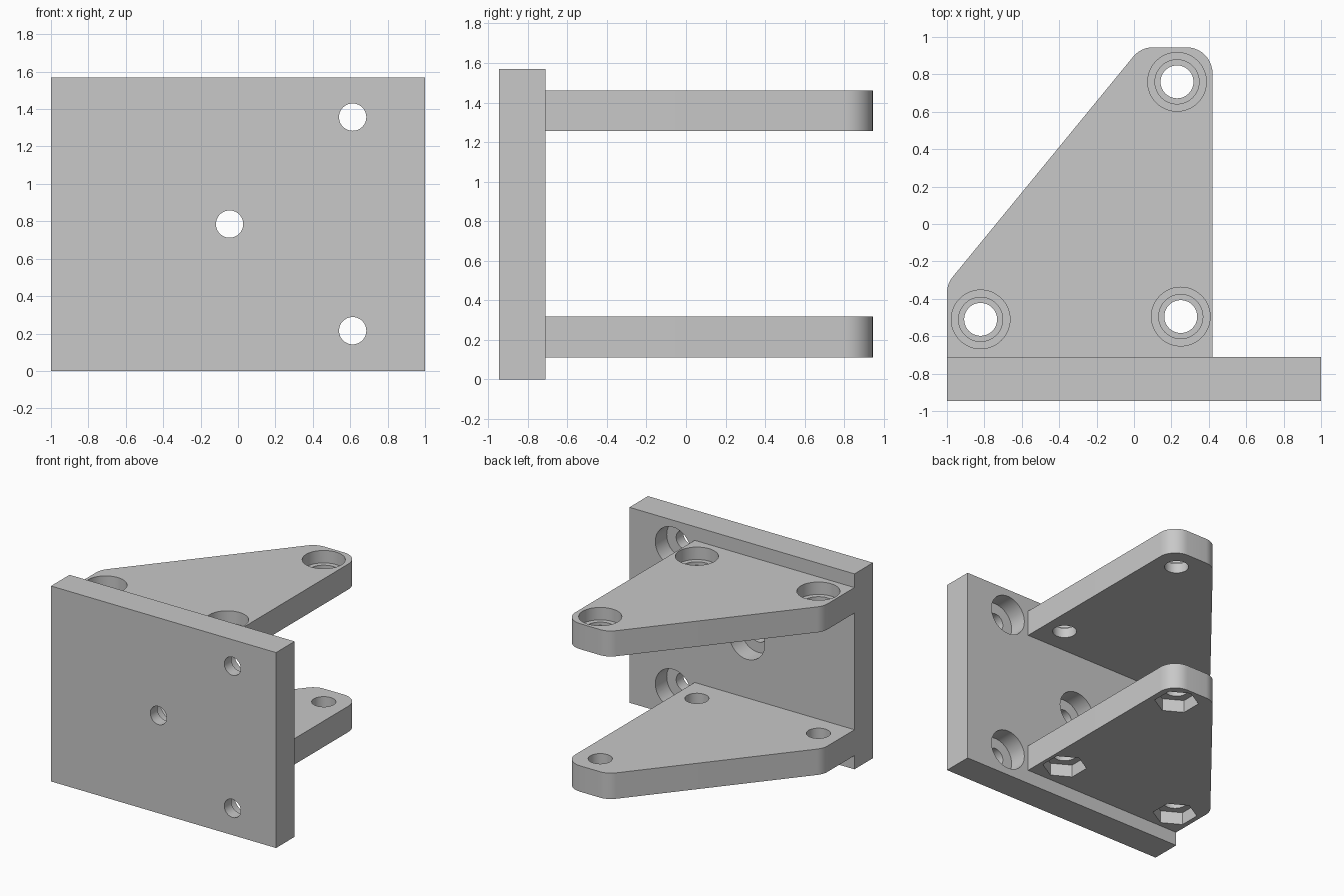
import bpy, bmesh, math
from mathutils import Matrix, Vector

cube = bpy.data.objects.get("Cube")
if cube:
    bpy.data.objects.remove(cube, do_unlink=True)

# Single grey material
grey = bpy.data.materials.new("light_grey")
grey.use_nodes = True
colour = (0.58, 0.58, 0.58, 1)
grey.diffuse_color = colour
bsdf = next(n for n in grey.node_tree.nodes if n.type == "BSDF_PRINCIPLED")
bsdf.inputs["Base Color"].default_value = colour


def add_object(name, bm):
    bmesh.ops.recalc_face_normals(bm, faces=bm.faces)
    mesh = bpy.data.meshes.new(name)
    bm.to_mesh(mesh)
    bm.free()
    mesh.materials.append(grey)
    obj = bpy.data.objects.new(name, mesh)
    bpy.context.collection.objects.link(obj)
    return obj


def fillet(prev, corner, nxt, radius, steps=10):
    """Arc points that round one corner of a flat outline."""
    p = Vector(corner)
    a = (Vector(prev) - p).normalized()
    b = (Vector(nxt) - p).normalized()
    half = a.angle(b) / 2
    centre = p + (a + b).normalized() * radius / math.sin(half)
    start = (p + a * radius / math.tan(half) - centre).normalized()
    end = (p + b * radius / math.tan(half) - centre).normalized()
    return [centre + radius * start.slerp(end, i / steps).normalized()
            for i in range(steps + 1)]


def prism(name, outline, z0, z1):
    bm = bmesh.new()
    face = bm.faces.new([bm.verts.new((p[0], p[1], z0)) for p in outline])
    new = bmesh.ops.extrude_face_region(bm, geom=[face])["geom"]
    verts = [g for g in new if isinstance(g, bmesh.types.BMVert)]
    bmesh.ops.translate(bm, verts=verts, vec=(0, 0, z1 - z0))
    # The extrusion leaves the starting face in place, closing the solid
    return add_object(name, bm)


def bore(part, centre, radius, axis, low, high, sides=48):
    """Cut a straight round or hexagonal hole between two levels on an axis."""
    bm = bmesh.new()
    bmesh.ops.create_cone(bm, cap_ends=True, segments=sides, radius1=radius,
                          radius2=radius, depth=high - low)
    middle = (low + high) / 2
    if axis == "Y":
        place = (Matrix.Translation((centre[0], middle, centre[1]))
                 @ Matrix.Rotation(math.pi / 2, 4, "X"))
    else:
        place = Matrix.Translation((centre[0], centre[1], middle))
    bm.transform(place)
    cutter = add_object("bore_cutter", bm)
    cutter.hide_render = True
    mod = part.modifiers.new("bore", "BOOLEAN")
    mod.operation = "DIFFERENCE"
    mod.solver = "EXACT"
    mod.object = cutter
    return cutter


def finish(part, cutters):
    """Apply the cuts, drop the cutters and smooth the round walls."""
    bpy.ops.object.select_all(action="DESELECT")
    part.select_set(True)
    bpy.context.view_layer.objects.active = part
    for mod in list(part.modifiers):
        bpy.ops.object.modifier_apply(modifier=mod.name)
    for cutter in cutters:
        bpy.data.objects.remove(cutter, do_unlink=True)
    bpy.ops.object.shade_smooth_by_angle(angle=math.radians(30))


FRONT, BACK, END = -0.945, -0.71, 0.945

# Mounting plate with holes counterbored from behind
plate = prism("mounting_plate", [(-1, FRONT), (1, FRONT), (1, BACK), (-1, BACK)], 0, 1.57)
cuts = []
for spot in [(-0.045, 0.785), (0.613, 1.357), (0.613, 0.215)]:
    cuts.append(bore(plate, spot, 0.073, "Y", FRONT - 0.1, BACK + 0.1))
    cuts.append(bore(plate, spot, 0.157, "Y", BACK - 0.145, BACK + 0.1))
finish(plate, cuts)

# Shared shelf outline: a wedge with three rounded corners
corners = [(-1, BACK), (0.42, BACK), (0.42, END), (0.037, END), (-1, -0.32)]
outline = corners[:2]
for i in range(2, 5):
    outline += fillet(corners[i - 1], corners[i], corners[(i + 1) % 5], 0.14)
bolts = [(-0.82, -0.51), (0.25, -0.495), (0.23, 0.76)]

# Upper shelf with stepped recesses for the screw heads
top = 1.46
upper = prism("upper_shelf", outline, 1.255, top)
cuts = []
for spot in bolts:
    cuts.append(bore(upper, spot, 0.088, "Z", 1.2, top + 0.1))
    cuts.append(bore(upper, spot, 0.118, "Z", top - 0.125, top + 0.1))
    cuts.append(bore(upper, spot, 0.157, "Z", top - 0.1, top + 0.1))
finish(upper, cuts)

# Lower shelf with hexagonal nut pockets underneath
bottom = 0.11
lower = prism("lower_shelf", outline, bottom, 0.318)
cuts = []
for spot in bolts:
    cuts.append(bore(lower, spot, 0.088, "Z", 0, 0.4))
    cuts.append(bore(lower, spot, 0.163, "Z", 0, bottom + 0.1, sides=6))
finish(lower, cuts)
